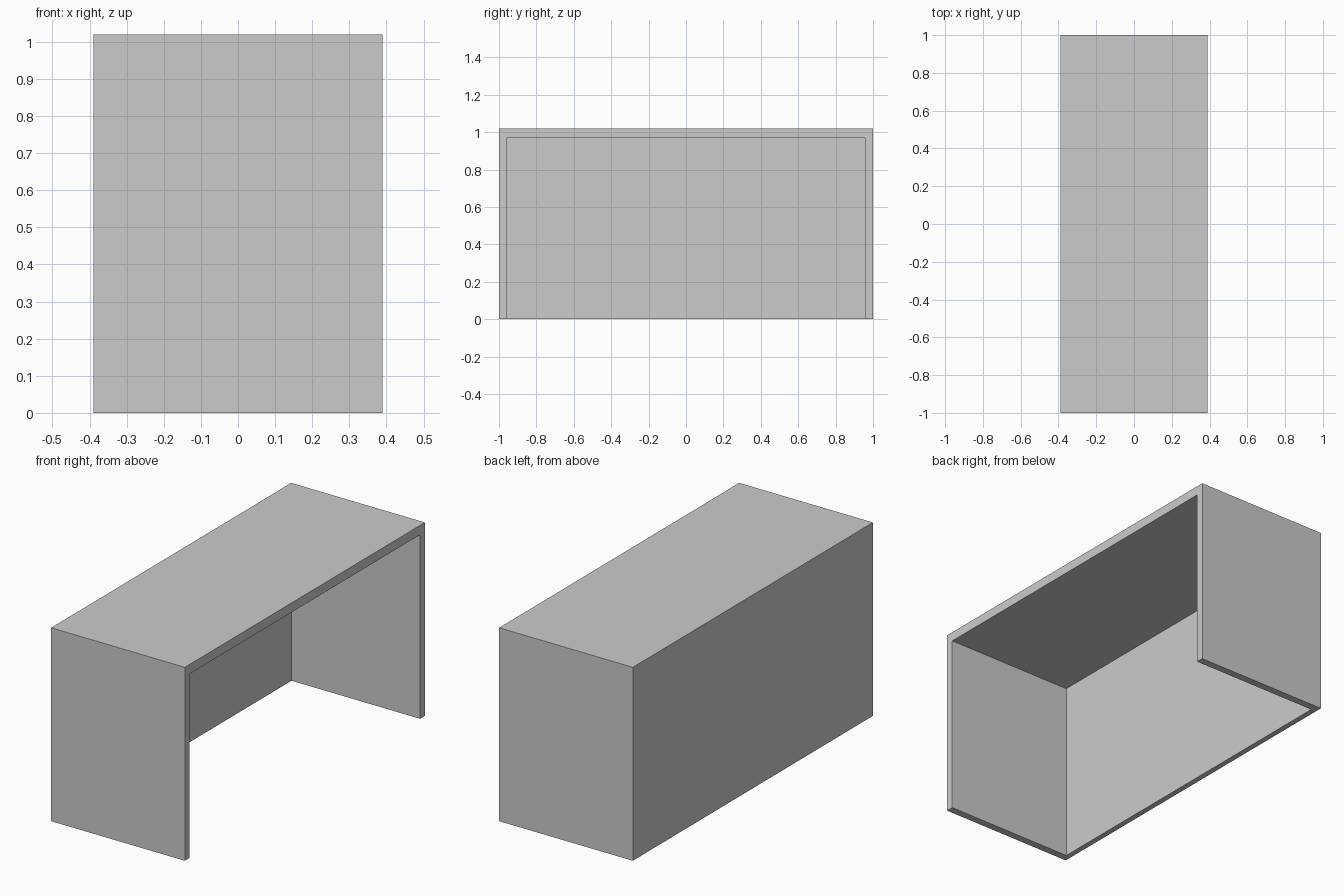
import bpy

if "Cube" in bpy.data.objects:
    bpy.data.objects.remove(bpy.data.objects["Cube"])

X, Y, H = 0.39, 1.0, 1.02          # half depth, half length, height
SIDE, TOP, BACK = 0.04, 0.05, 0.03  # panel thicknesses


def box(name, lo, hi):
    """Axis-aligned box between two opposite corners."""
    centre = [(a + b) / 2 for a, b in zip(lo, hi)]
    bpy.ops.mesh.primitive_cube_add(size=1, location=centre)
    ob = bpy.context.object
    ob.name = name
    ob.scale = [b - a for a, b in zip(lo, hi)]
    bpy.ops.object.transform_apply(location=True, rotation=False, scale=True)
    return ob


# Desk shell: top, two end panels and a back panel in one seamless body
desk = box("desk_shell", (-X, -Y, 0), (X, Y, H))

# Knee space, open towards +x and the floor
knee = box("knee_space_cutter", (-X + BACK, -Y + SIDE, -0.2), (X + 0.2, Y - SIDE, H - TOP))

cut = desk.modifiers.new("knee_space", 'BOOLEAN')
cut.operation = 'DIFFERENCE'
cut.solver = 'EXACT'
cut.object = knee
bpy.context.view_layer.objects.active = desk
bpy.ops.object.modifier_apply(modifier=cut.name)
bpy.data.objects.remove(knee, do_unlink=True)
